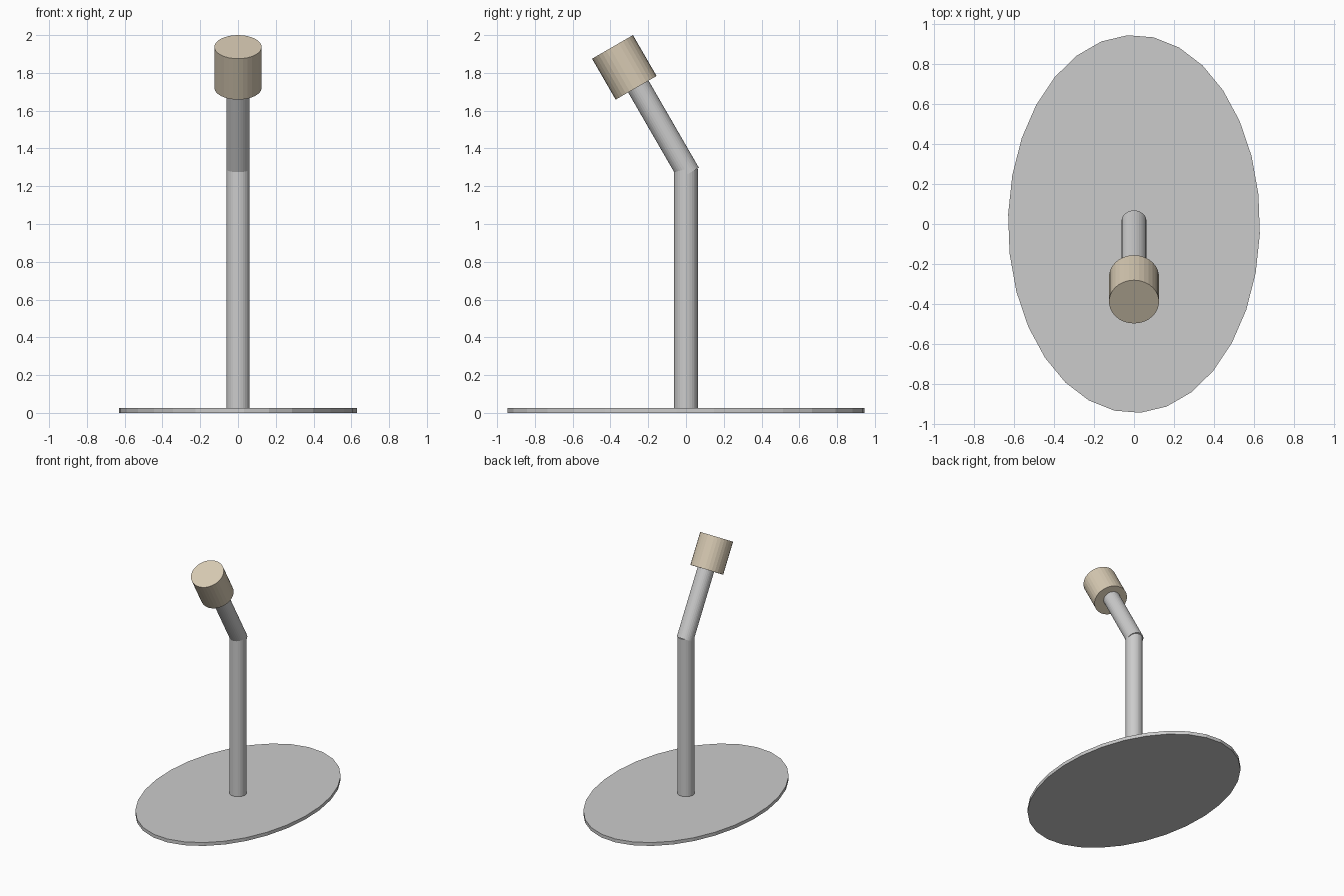
import bpy, bmesh, math
from mathutils import Vector, Matrix

if "Cube" in bpy.data.objects:
    bpy.data.objects.remove(bpy.data.objects["Cube"])

SIDES = 30


def material(name, rgb):
    m = bpy.data.materials.new(name)
    m.diffuse_color = (*rgb, 1.0)
    m.use_nodes = True
    m.node_tree.nodes["Principled BSDF"].inputs["Base Color"].default_value = m.diffuse_color
    return m


grey = material("light grey metal", (0.60, 0.60, 0.60))
beige = material("beige", (0.68, 0.59, 0.45))


def rod(name, start, end, rx, ry, mat, spin=0.0):
    """Flat-sided cylinder from start to end with an elliptical section."""
    start, end = Vector(start), Vector(end)
    axis = end - start
    bm = bmesh.new()
    bmesh.ops.create_cone(bm, cap_ends=True, segments=SIDES,
                          radius1=1, radius2=1, depth=axis.length)
    tilt = Matrix.Rotation(math.atan2(-axis.y, axis.z), 4, 'X')
    bm.transform(Matrix.Translation((start + end) / 2) @ tilt
                 @ Matrix.Diagonal((rx, ry, 1, 1))
                 @ Matrix.Rotation(spin, 4, 'Z'))
    mesh = bpy.data.meshes.new(name)
    bm.to_mesh(mesh)
    bm.free()
    mesh.materials.append(mat)
    obj = bpy.data.objects.new(name, mesh)
    bpy.context.collection.objects.link(obj)
    return obj


lean = Vector((0, -0.5, math.sqrt(0.75)))   # 30 degrees towards the front
bend = Vector((0, 0, 1.291))

# Oval foot plate
rod("base_plate", (0, 0, 0), (0, 0, 0.027), 0.63, 0.945, grey, math.radians(3))
# Upright pole
rod("pole", (0, 0, 0.02), (0, 0, 1.29), 0.0625, 0.0625, grey)
# Leaning arm, overlapping the pole at the bend
rod("arm", bend - lean * 0.028, bend + lean * 0.53, 0.0625, 0.0625, grey)
# Wide head on the end of the arm
head = Vector((0, -0.264, 1.721))
rod("head", head, head + lean * 0.25, 0.125, 0.125, beige)
